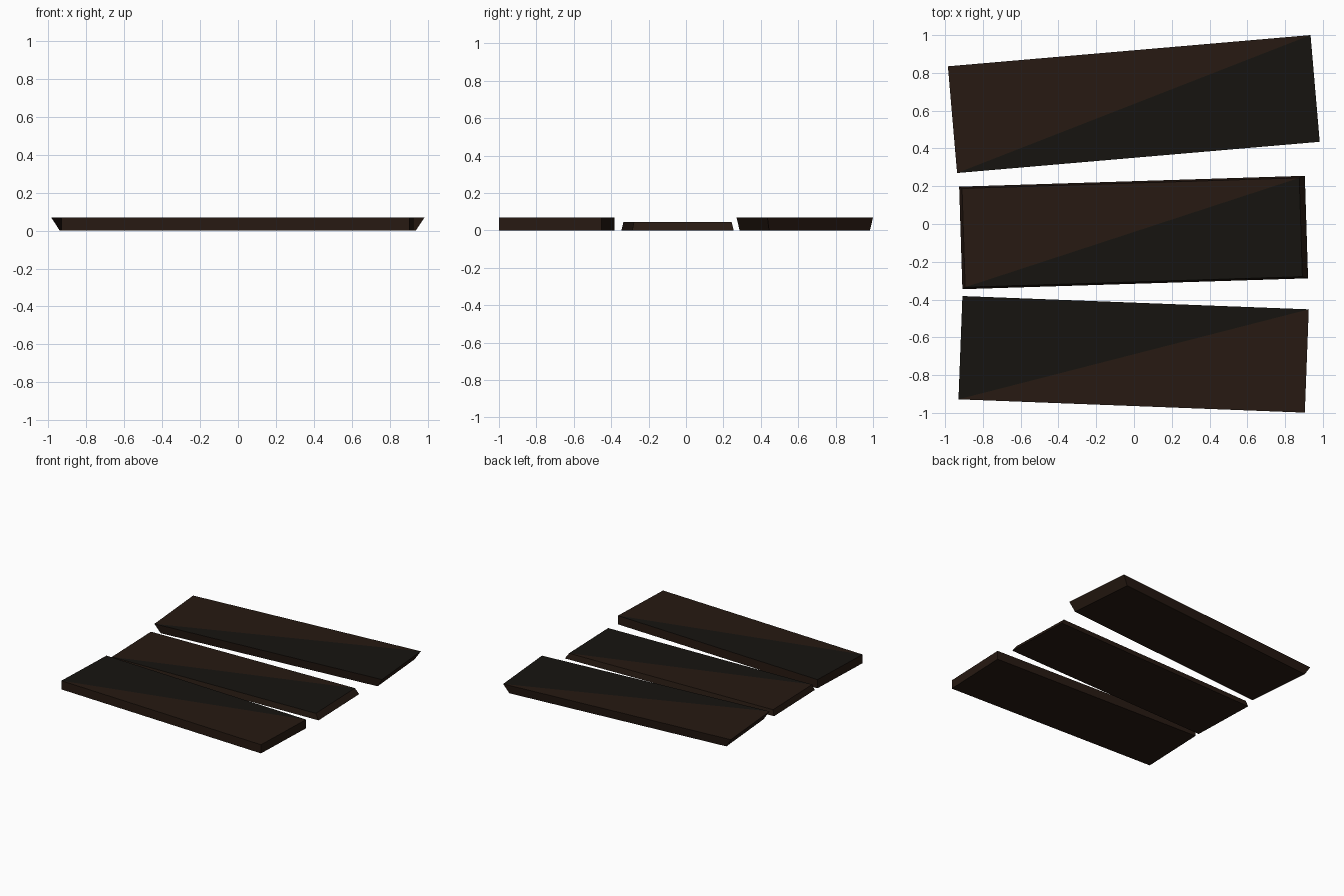
import bpy, bmesh
from math import radians

if "Cube" in bpy.data.objects:
    bpy.data.objects.remove(bpy.data.objects["Cube"])


def make_material(name, color):
    m = bpy.data.materials.new(name)
    m.diffuse_color = (*color, 1)
    m.use_nodes = True
    m.node_tree.nodes["Principled BSDF"].inputs["Base Color"].default_value = m.diffuse_color
    return m


brown = make_material("brown_wood", (0.02, 0.010, 0.006))
dark = make_material("dark_wood", (0.008, 0.007, 0.005))


def plank(name, centre, size, angle, top=(0, 0, 0), bottom=(0, 0, 0), dark_first=True):
    """Bevelled board; top/bottom are insets at the left end, right end and long sides."""
    length, width, height = size
    bm = bmesh.new()
    rings = []
    for z, (left, right, side) in ((0, bottom), (height, top)):
        x0, x1, y = -length / 2 + left, length / 2 - right, width / 2 - side
        rings.append([bm.verts.new(p) for p in
                      ((x0, -y, z), (x1, -y, z), (x1, y, z), (x0, y, z))])
    lo, hi = rings
    bm.faces.new(lo[::-1])
    for i in range(4):
        j = (i + 1) % 4
        bm.faces.new((lo[i], lo[j], hi[j], hi[i]))
    # two-tone top, split along the diagonal
    front = bm.faces.new((hi[0], hi[1], hi[2]))
    back = bm.faces.new((hi[0], hi[2], hi[3]))
    (front if dark_first else back).material_index = 1
    mesh = bpy.data.meshes.new(name)
    bm.to_mesh(mesh)
    bm.free()
    mesh.materials.append(brown)
    mesh.materials.append(dark)
    ob = bpy.data.objects.new(name, mesh)
    ob.location = (*centre, 0)
    ob.rotation_euler.z = radians(angle)
    bpy.context.collection.objects.link(ob)
    return ob


# back board: undercut ends
plank("back_plank", (-0.001, 0.635), (1.927, 0.567, 0.07), 4.92,
      bottom=(0.045, 0.045, 0.013))
# middle board: thinner, narrower on top
plank("middle_plank", (-0.002, -0.045), (1.831, 0.543, 0.045), 1.8,
      top=(0.015, 0.03, 0.01))
# front board: straight sides
plank("front_plank", (-0.002, -0.69), (1.835, 0.547, 0.07), -2.2,
      dark_first=False)
